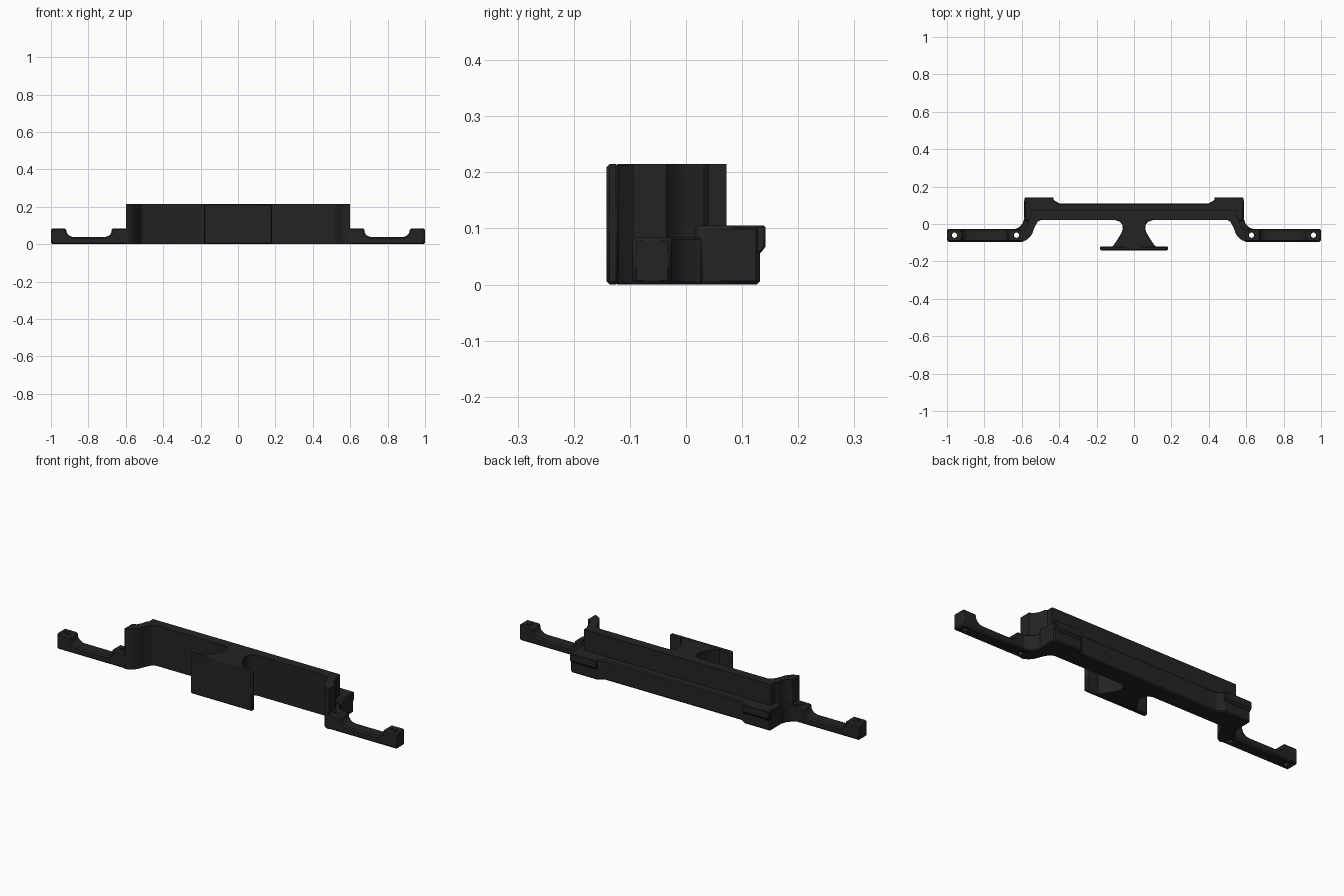
import bpy, bmesh, math
from mathutils import Vector

if "Cube" in bpy.data.objects:
    bpy.data.objects.remove(bpy.data.objects["Cube"])

black = bpy.data.materials.new("matte black plastic")
black.diffuse_color = (0.017, 0.017, 0.017, 1)
black.use_nodes = True
black.node_tree.nodes["Principled BSDF"].inputs["Base Color"].default_value = black.diffuse_color


def prism(name, pts, lo, hi, axis="z", bevel=0.006, mirror=False, cutters=()):
    """Extrude a closed outline along an axis, chamfer it, cut holes, mirror in x."""
    place = {"z": lambda a, b, t: (a, b, t),
             "y": lambda a, b, t: (a, t, b),
             "x": lambda a, b, t: (t, a, b)}[axis]
    bm = bmesh.new()
    base = bm.faces.new([bm.verts.new(place(a, b, lo)) for a, b in pts])
    ext = bmesh.ops.extrude_face_region(bm, geom=[base])
    move = Vector(place(0, 0, hi - lo))
    for v in ext["geom"]:
        if isinstance(v, bmesh.types.BMVert):
            v.co += move
    bmesh.ops.recalc_face_normals(bm, faces=bm.faces)
    me = bpy.data.meshes.new(name)
    bm.to_mesh(me)
    bm.free()
    me.materials.append(black)
    ob = bpy.data.objects.new(name, me)
    bpy.context.collection.objects.link(ob)
    if bevel:
        m = ob.modifiers.new("chamfer", "BEVEL")
        m.width, m.segments = bevel, 1
        m.limit_method, m.angle_limit = "ANGLE", math.radians(50)
    for c in cutters:
        m = ob.modifiers.new("hole", "BOOLEAN")
        m.operation, m.object, m.solver = "DIFFERENCE", c, "EXACT"
    if mirror:
        ob.modifiers.new("mirror", "MIRROR")
    return ob


def both(half):
    """Complete a right-hand outline with its mirror image."""
    return half + [(-x, y) for x, y in reversed(half)]


def arc(cx, cy, rx, ry, a0, a1, n=8):
    return [(cx + rx * math.cos(math.radians(a0 + (a1 - a0) * i / n)),
             cy + ry * math.sin(math.radians(a0 + (a1 - a0) * i / n)))
            for i in range(n + 1)]


# Inner sweep of the S-shaped wings, from the bar front to the cut end
inner = [(0.495, 0.022), (0.515, 0.012), (0.528, -0.01)] + \
    arc(0.61, -0.01, 0.075, 0.085, 195, 262)

# Tall wall with wings
prism("tall_wall", both(inner + [(0.60, -0.095), (0.60, -0.035), (0.58, -0.022),
                                 (0.566, 0.0), (0.56, 0.03), (0.55, 0.04),
                                 (0.55, 0.072)]), 0, 0.215, bevel=0.004)

# Lower ledge behind the wall, thicker at both ends
prism("rear_ledge", both([(0.52, 0.022), (0.575, 0.015), (0.587, 0.025),
                          (0.587, 0.125), (0.58, 0.132), (0.435, 0.132),
                          (0.40, 0.11)]), 0, 0.105)

# Overhanging lip on the ledge ends
prism("ledge_lip", [(0.08, 0.105), (0.142, 0.105), (0.142, 0.068),
                    (0.132, 0.055), (0.08, 0.055)], 0.43, 0.585, "x",
      bevel=0.003, mirror=True)

# Low elbow joining wing and arm
prism("elbow", inner + [(0.605, -0.09), (0.61, -0.03), (0.645, -0.03),
                        (0.615, -0.018), (0.597, 0.0), (0.587, 0.03),
                        (0.53, 0.04)], 0, 0.085, bevel=0.005, mirror=True)

# Screw hole cutters
cutters = []
for x in (0.628, 0.96):
    c = prism("hole_cutter", arc(x, -0.06, 0.014, 0.014, 0, 345, 23),
              -0.1, 0.3, bevel=0)
    c.hide_render = True
    c.hide_viewport = False
    c.display_type = "WIRE"
    cutters.append(c)

# Mounting arm: raised pads at both ends, hollowed between
arm = [(0.59, 0), (1.0, 0), (1.0, 0.085), (0.92, 0.085)] + \
    arc(0.875, 0.073, 0.043, 0.035, 0, -90, 6) + \
    arc(0.718, 0.073, 0.043, 0.035, -90, -180, 6) + \
    [(0.675, 0.085), (0.59, 0.085)]
prism("mounting_arm", arm, -0.095, -0.026, "y", bevel=0.007, mirror=True,
      cutters=cutters)

# Waisted web between wall and front plate
side = [(0.115, 0.03), (0.10, 0.02), (0.075, 0.012), (0.062, -0.005),
        (0.06, -0.025), (0.068, -0.05), (0.09, -0.085), (0.105, -0.108),
        (0.12, -0.125)]
prism("web", both(side[::-1]), 0, 0.215, bevel=0.003)

# Front plate
prism("front_plate", both([(0.182, -0.142), (0.182, -0.119)]), 0, 0.215, bevel=0.006)

for ob in bpy.data.objects:
    bpy.ops.object.select_all(action="DESELECT")
    ob.select_set(True)
    bpy.context.view_layer.objects.active = ob
    bpy.ops.object.shade_smooth_by_angle(angle=math.radians(30))
